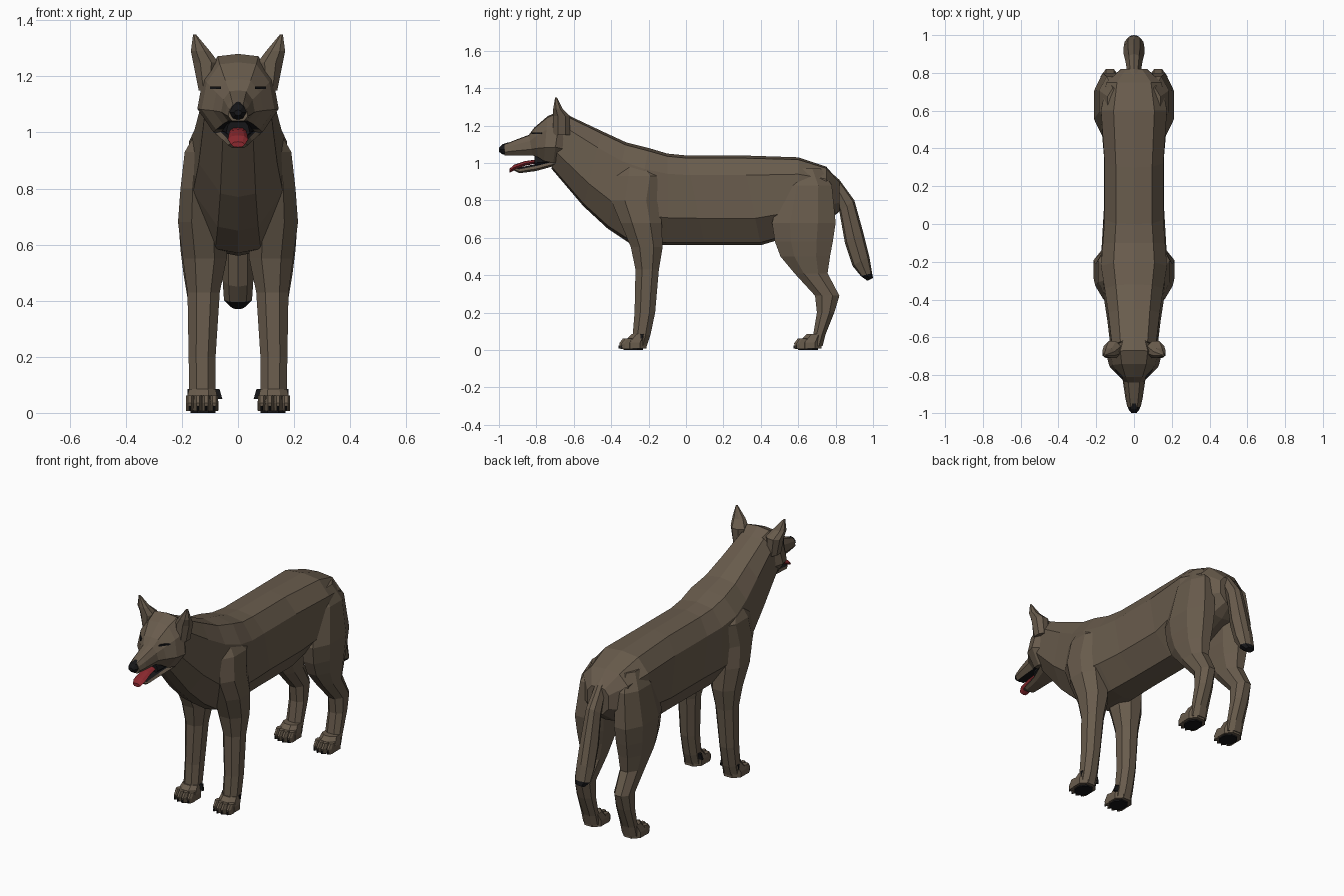
import bpy
import bmesh

if "Cube" in bpy.data.objects:
    bpy.data.objects.remove(bpy.data.objects["Cube"], do_unlink=True)


def material(name, red, green, blue):
    mat = bpy.data.materials.new(name)
    mat.use_nodes = True
    mat.diffuse_color = (red, green, blue, 1)
    shader = mat.node_tree.nodes["Principled BSDF"]
    shader.inputs["Base Color"].default_value = (red, green, blue, 1)
    shader.inputs["Roughness"].default_value = 0.9
    return mat


FUR = material("brown_fur", red=.14, green=.106, blue=.073)
BLACK = material("black_skin", red=.008, green=.008, blue=.009)
RED = material("red_tongue", red=.26, green=.022, blue=.028)

# Right half of each cross-section: share of the width, share of the height
BODY = [(0, 1), (.6, .97), (.97, .78), (1, .3), (.45, .03), (0, 0)]
SKULL = [(0, 1), (.5, .97), (.86, .7), (1, .3), (.6, 0), (0, 0)]
ROUND = [(0, 1), (.6, .9), (1, .5), (.6, .1), (0, 0)]


def span(half, y, top, bottom, width, lean=0):
    """Symmetric upright ring; its lower end sits further forward by lean."""
    outline = half + [(-across, up) for across, up in half[-2:0:-1]]
    return [(across * width, y - lean * (1 - up), bottom + (top - bottom) * up)
            for across, up in outline]


def slab(z, front, back, inner=.08, outer=.18, cut=.28):
    """Level rectangular ring with cut corners, on the left side."""
    rest = 1 - cut
    outline = [(0, cut), (0, rest), (cut, 1), (rest, 1),
               (1, rest), (1, cut), (rest, 0), (cut, 0)]
    return [(inner + (outer - inner) * across, front + (back - front) * along, z)
            for across, along in outline]


def skin(name, rings, *materials, mirror=False, second_colour=None):
    """Join rings into a closed skin; a rule picks the faces of the second colour."""
    bm = bmesh.new()
    loops = [[bm.verts.new(point) for point in ring] for ring in rings]
    for low, high in zip(loops, loops[1:]):
        for i in range(len(low)):
            bm.faces.new((low[i - 1], low[i], high[i], high[i - 1]))
    bm.faces.new(loops[0])
    bm.faces.new(loops[-1])
    bmesh.ops.recalc_face_normals(bm, faces=bm.faces)
    bm.normal_update()
    if second_colour:
        for face in bm.faces:
            face.material_index = int(second_colour(face))
    mesh = bpy.data.meshes.new(name)
    bm.to_mesh(mesh)
    bm.free()
    for mat in materials:
        mesh.materials.append(mat)
    part = bpy.data.objects.new(name, mesh)
    bpy.context.collection.objects.link(part)
    if mirror:
        part.modifiers.new("Mirror", 'MIRROR')


# Torso and neck
skin("torso", [
    span(BODY, y=.82, top=.9, bottom=.74, width=.07),
    span(BODY, y=.75, top=.98, bottom=.68, width=.15),
    span(BODY, y=.6, top=1.03, bottom=.62, width=.18),
    span(BODY, y=.3, top=1.04, bottom=.56, width=.16, lean=-.1),
    span(BODY, y=0, top=1.04, bottom=.56, width=.16, lean=-.1),
    span(BODY, y=-.1, top=1.05, bottom=.56, width=.17),
    span(BODY, y=-.2, top=1.08, bottom=.57, width=.18, lean=.1),
    span(BODY, y=-.32, top=1.11, bottom=.65, width=.16, lean=.1),
    span(BODY, y=-.45, top=1.17, bottom=.77, width=.14, lean=.1),
    span(BODY, y=-.62, top=1.25, bottom=.97, width=.12, lean=.1),
], FUR)

# Head and upper muzzle, with dark lips underneath
skin("head", [
    span(SKULL, y=-.6, top=1.24, bottom=1, width=.11, lean=.06),
    span(SKULL, y=-.67, top=1.28, bottom=1, width=.145, lean=.04),
    span(SKULL, y=-.74, top=1.25, bottom=1.01, width=.13, lean=.02),
    span(SKULL, y=-.81, top=1.19, bottom=1.03, width=.09, lean=-.02),
    span(SKULL, y=-.84, top=1.15, bottom=1.04, width=.06, lean=-.02),
    span(SKULL, y=-.92, top=1.12, bottom=1.04, width=.046),
    span(SKULL, y=-.97, top=1.1, bottom=1.04, width=.035),
], FUR, BLACK, mirror=False, second_colour=lambda face:
    face.normal.z < -.75 and face.calc_center_median().y < -.77)

# Nose
skin("nose", [
    span(ROUND, y=-.95, top=1.11, bottom=1.045, width=.033),
    span(ROUND, y=-.98, top=1.1, bottom=1.045, width=.03),
    span(ROUND, y=-1, top=1.08, bottom=1.06, width=.014),
], BLACK)

# Lower jaw, mouth lining and tongue
skin("lower_jaw", [
    span(SKULL, y=-.7, top=1.02, bottom=.985, width=.08),
    span(SKULL, y=-.8, top=.995, bottom=.957, width=.05),
    span(SKULL, y=-.89, top=.975, bottom=.945, width=.036),
    span(SKULL, y=-.92, top=.98, bottom=.96, width=.02),
], FUR, BLACK, second_colour=lambda face: face.normal.z > .75)
skin("mouth_lining", [
    span(SKULL, y=-.73, top=1.05, bottom=.99, width=.06),
    span(SKULL, y=-.81, top=1.045, bottom=.98, width=.042),
], BLACK)
skin("tongue", [
    span(ROUND, y=-.79, top=1.02, bottom=1, width=.028),
    span(ROUND, y=-.86, top=1.01, bottom=.985, width=.032),
    span(ROUND, y=-.92, top=.99, bottom=.96, width=.036),
    span(ROUND, y=-.945, top=.967, bottom=.947, width=.025),
], RED)

# Ears
skin("ears", [
    slab(z=1.15, front=-.71, back=-.62, inner=.08, outer=.14),
    slab(z=1.25, front=-.71, back=-.62, inner=.07, outer=.16),
    slab(z=1.29, front=-.71, back=-.66, inner=.1, outer=.168),
    slab(z=1.35, front=-.7, back=-.69, inner=.15, outer=.16),
], FUR, mirror=True)

# Narrow eyes set under the brow
skin("eyes", [[(.06, -.825, z), (.1, -.772, z), (.07, -.76, z)]
              for z in (1.154, 1.163)], BLACK, mirror=True)

# Tail with a dark tip
skin("tail", [
    span(ROUND, y=.74, top=.98, bottom=.93, width=.03, lean=.02),
    span(ROUND, y=.82, top=.91, bottom=.87, width=.034, lean=.05),
    span(ROUND, y=.9, top=.8, bottom=.74, width=.045, lean=.08),
    span(ROUND, y=.95, top=.62, bottom=.57, width=.055, lean=.1),
    span(ROUND, y=.98, top=.5, bottom=.45, width=.055, lean=.09),
    span(ROUND, y=.995, top=.41, bottom=.395, width=.05, lean=.06),
    span(ROUND, y=1, top=.385, bottom=.37, width=.025, lean=.03),
], FUR, BLACK, second_colour=lambda face: face.calc_center_median().z < .402)

# Legs, from shoulder or hip down to the ankle
skin("front_legs", [
    slab(z=1.01, front=-.33, back=-.21, inner=.05, outer=.145),
    slab(z=.93, front=-.38, back=-.12, inner=.05, outer=.19),
    slab(z=.8, front=-.4, back=-.14, inner=.05, outer=.205),
    slab(z=.68, front=-.35, back=-.13, inner=.04, outer=.214),
    slab(z=.55, front=-.295, back=-.125, inner=.04, outer=.197),
    slab(z=.43, front=-.27, back=-.145, inner=.065),
    slab(z=.2, front=-.275, back=-.165, outer=.176),
    slab(z=.08, front=-.285, back=-.19, outer=.174),
    slab(z=.02, front=-.29, back=-.21, outer=.174),
], FUR, mirror=True)
skin("hind_legs", [
    slab(z=.97, front=.56, back=.72, inner=.04, outer=.14),
    slab(z=.88, front=.52, back=.78, inner=.04, outer=.185),
    slab(z=.68, front=.46, back=.8, inner=.045, outer=.212),
    slab(z=.58, front=.475, back=.785, inner=.05, outer=.205),
    slab(z=.5, front=.505, back=.77, inner=.06, outer=.195),
    slab(z=.41, front=.58, back=.757, inner=.07),
    slab(z=.29, front=.69, back=.82, outer=.176),
    slab(z=.2, front=.7, back=.793, outer=.175),
    slab(z=.08, front=.68, back=.745, outer=.174),
    slab(z=.02, front=.66, back=.73, outer=.174),
], FUR, mirror=True)

# Paws with pads, toes and claws
for pair, heel in (("front", -.21), ("hind", .725)):
    tip = heel - .125
    skin(pair + "_paws", [
        slab(z=.008, front=tip, back=heel, inner=.07, outer=.186),
        slab(z=.04, front=tip, back=heel, inner=.07, outer=.186),
        slab(z=.085, front=tip + .045, back=heel + .01, outer=.174),
    ], FUR, mirror=True)
    skin(pair + "_pads", [
        slab(z=z, front=tip, back=heel - .02, outer=.17) for z in (0, .0085)
    ], BLACK, mirror=True)
    for toe in range(4):
        near = .071 + toe * .029
        far = near + .027
        middle = (near + far) / 2
        end = tip - (.022 if toe in (1, 2) else .01)
        root = tip + .05
        skin(f"{pair}_toes_{toe + 1}", [
            slab(z=.006, front=end + .006, back=root, inner=near, outer=far),
            slab(z=.035, front=end, back=root, inner=near, outer=far),
            slab(z=.062, front=end + .02, back=root, inner=near, outer=far),
        ], FUR, mirror=True)
        skin(f"{pair}_claws_{toe + 1}", [
            slab(z=z, front=end - .004, back=end + .01,
                 inner=middle - .004, outer=middle + .004) for z in (.008, .024)
        ], BLACK, mirror=True)

# Dewclaws on the inner side of the front legs
skin("dewclaws", [
    slab(z=.05, front=-.25, back=-.23, inner=.056),
    slab(z=.085, front=-.25, back=-.22, inner=.066),
], BLACK, mirror=True)
